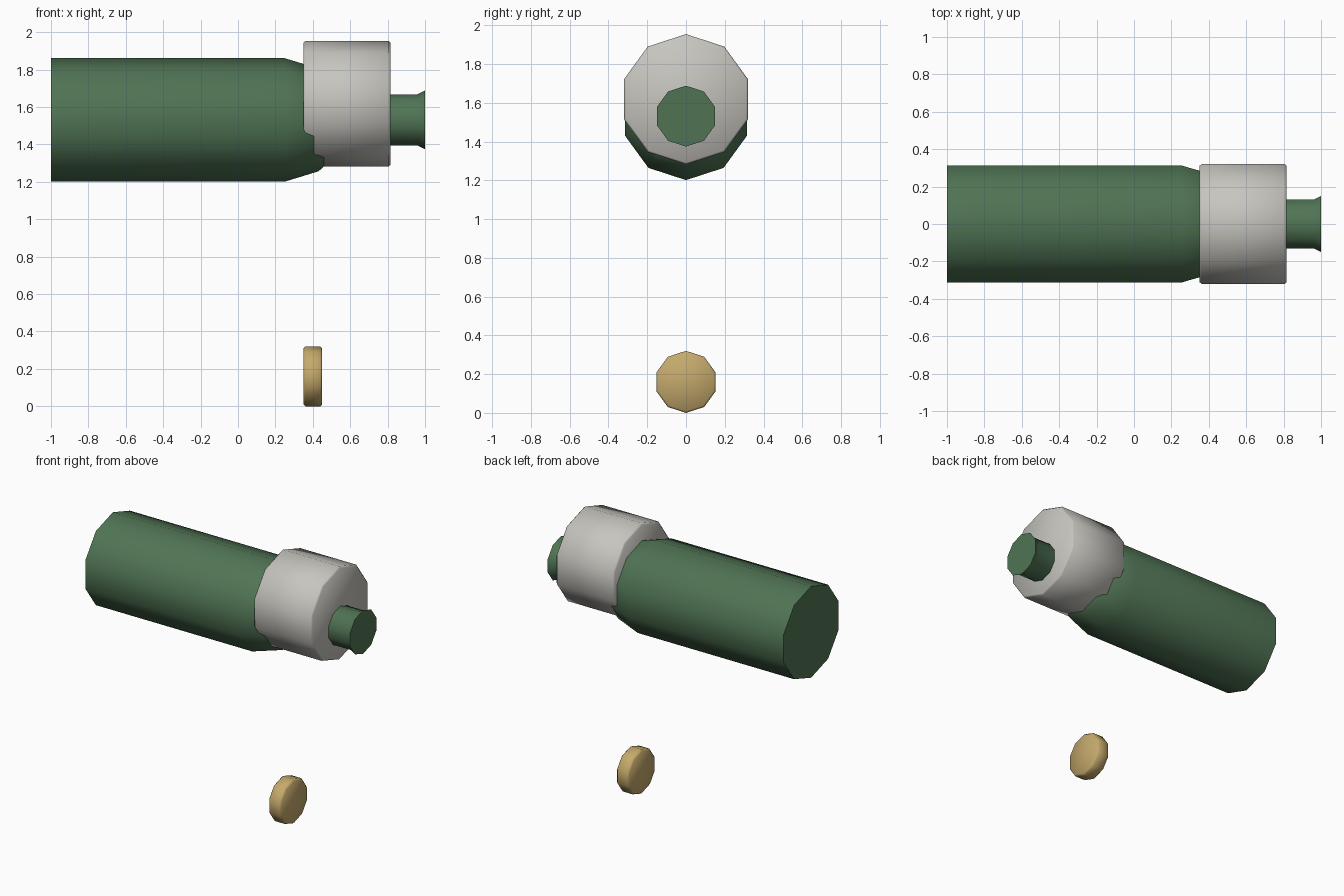
import bpy, bmesh
from math import sin, cos, tau, radians

SIDES = 10

old = bpy.data.objects.get("Cube")
if old:
    bpy.data.objects.remove(old, do_unlink=True)


def make_material(name, colour):
    mat = bpy.data.materials.new(name)
    mat.use_nodes = True
    mat.diffuse_color = (*colour, 1)
    bsdf = mat.node_tree.nodes["Principled BSDF"]
    bsdf.inputs["Base Color"].default_value = (*colour, 1)
    bsdf.inputs["Roughness"].default_value = 0.7
    return mat


def lathe(name, profile, height, mat):
    """Turn (x, radius) pairs about a level axis along x, with closed ends."""
    bm = bmesh.new()
    rings = []
    for x, r in profile:
        rings.append([bm.verts.new((x, r * sin(tau * i / SIDES), r * cos(tau * i / SIDES)))
                      for i in range(SIDES)])
    for a, b in zip(rings, rings[1:]):
        for i in range(SIDES):
            j = (i + 1) % SIDES
            bm.faces.new((a[i], a[j], b[j], b[i]))
    bm.faces.new(rings[0])
    bm.faces.new(rings[-1])
    bmesh.ops.recalc_face_normals(bm, faces=bm.faces)
    mesh = bpy.data.meshes.new(name)
    bm.to_mesh(mesh)
    bm.free()
    mesh.materials.append(mat)
    obj = bpy.data.objects.new(name, mesh)
    obj.location.z = height
    bpy.context.collection.objects.link(obj)
    bpy.ops.object.select_all(action='DESELECT')
    obj.select_set(True)
    bpy.context.view_layer.objects.active = obj
    bpy.ops.object.shade_smooth_by_angle(angle=radians(50))
    return obj


def bevelled_disc(start, end, radius, bevel):
    return [(start, radius - bevel), (start + bevel, radius),
            (end - bevel, radius), (end, radius - bevel)]


green = make_material("bottle green", (0.08, 0.175, 0.09))
pale = make_material("label grey", (0.57, 0.56, 0.52))
tan = make_material("cork tan", (0.56, 0.40, 0.15))

# Bottle: straight body, sloping shoulder, narrow neck and flared lip
lathe("bottle", [(-1, 0.33), (0.25, 0.33), (0.43, 0.275), (0.47, 0.24),
                 (0.55, 0.137), (0.96, 0.137), (1, 0.157)], 1.531, green)

# Wide label sleeve, set a little above the bottle axis
lathe("label", bevelled_disc(0.35, 0.816, 0.336, 0.01), 1.618, pale)

# Loose cork below
lathe("cork", bevelled_disc(0.35, 0.45, 0.16, 0.01), 0.16, tan)
